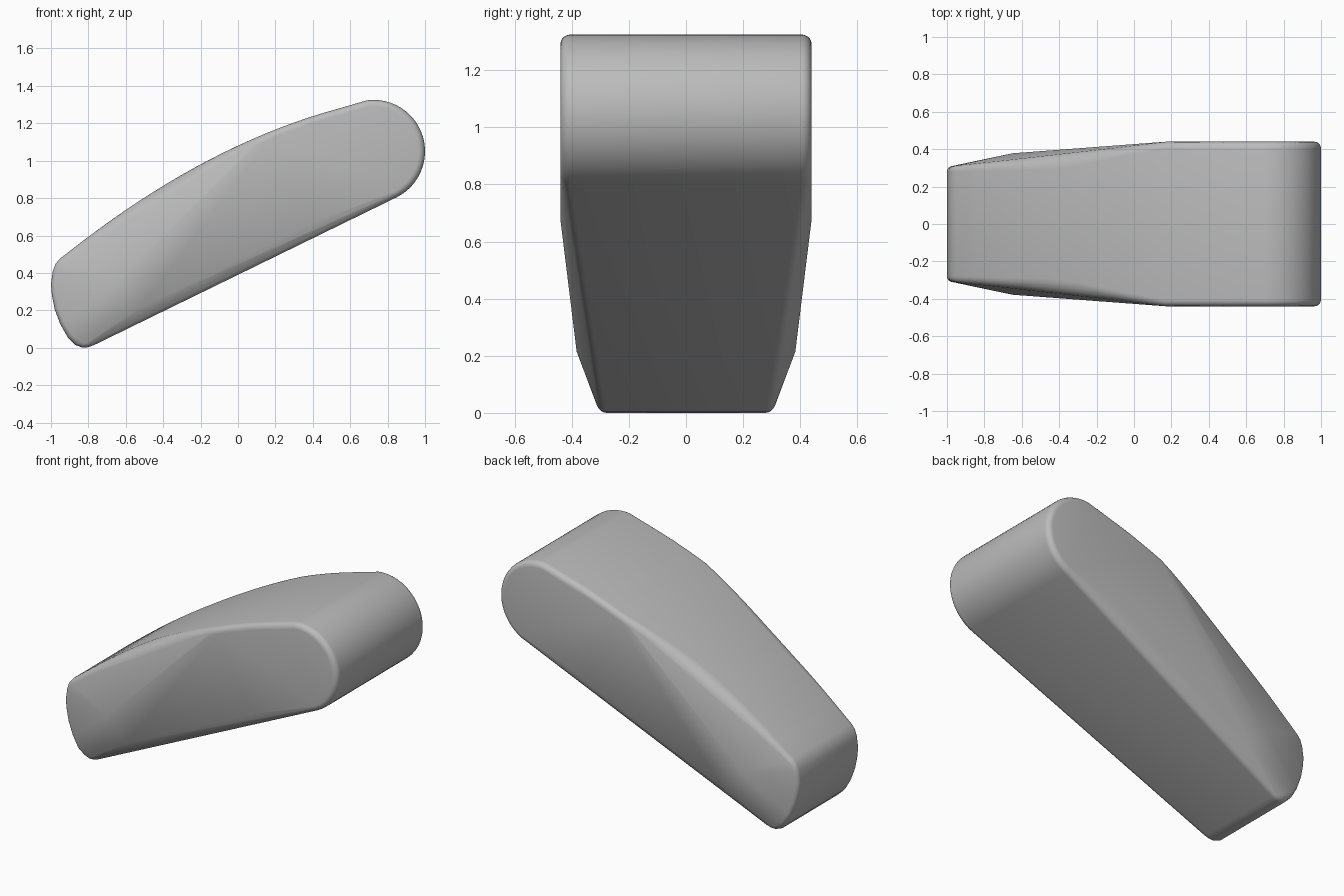
import bpy, bmesh, math
from mathutils import Vector

cube = bpy.data.objects.get("Cube")
if cube:
    bpy.data.objects.remove(cube)

grey = bpy.data.materials.new("plain_grey")
grey.use_nodes = True
grey.diffuse_color = (0.5, 0.5, 0.5, 1)
grey.node_tree.nodes["Principled BSDF"].inputs["Base Color"].default_value = grey.diffuse_color


def mix(x, stops):
    """Linear interpolation through (position, value) stops."""
    for (x0, v0), (x1, v1) in zip(stops, stops[1:]):
        if x <= x1:
            return v0 + (v1 - v0) * max(0, (x - x0) / (x1 - x0))
    return stops[-1][1]


# Side profile, clockwise: arched top, round upper end, rounded lower end
profile = []
for i in range(21):
    x = -0.92 + 1.54 * i / 20
    profile.append((x, 0.5 + 0.667 * (x + 0.92) - 0.18 * (x + 0.92) * (x + 0.2)))
for i in range(25):
    a = math.radians(97 - 160 * i / 24)
    profile.append((0.725 + 0.275 * math.cos(a), 1.05 + 0.275 * math.sin(a)))
profile += [(-0.77, 0.014), (-0.8, 0.003), (-0.83, 0.0), (-0.87, 0.015), (-0.91, 0.055),
            (-0.95, 0.125), (-0.98, 0.205), (-0.995, 0.28), (-1.0, 0.34),
            (-0.99, 0.41), (-0.975, 0.45), (-0.95, 0.478)]

# Half width and edge rounding along the length
top_width = [(-1, 0.31), (-0.4, 0.378), (0.15, 0.44)]
low_width = [(-0.85, 0.31), (0.85, 0.44)]
top_round = [(-1, 0.03), (-0.4, 0.085), (0.15, 0.035)]

bm = bmesh.new()
n = len(profile)
for i, (x, z) in enumerate(profile):
    (xa, za), (xb, zb) = profile[i - 1], profile[(i + 1) % n]
    normal = Vector((za - zb, 0, xb - xa)).normalized()
    upper = z > 0.385 + 0.48 * x + 0.1
    width = mix(x, top_width if upper else low_width)
    r = mix(x, top_round) if upper else 0.035
    for k in range(6):
        a = math.radians(18 * k)
        p = Vector((x, 0, z)) - normal * r * (1 - math.cos(a))
        for side in (-1, 1):
            bm.verts.new((p.x, side * (width - r + r * math.sin(a)), p.z))

# Corners of the faceted side panels
for x, y, z in ((-0.65, 0.378, 0.35), (-0.52, 0.383, 0.215), (0.4, 0.439, 0.67)):
    for side in (-1, 1):
        bm.verts.new((x, side * y, z))

# Skin the sections into one closed body
hull = bmesh.ops.convex_hull(bm, input=bm.verts[:])
loose = {g for g in hull["geom_interior"] + hull["geom_unused"] if isinstance(g, bmesh.types.BMVert)}
bmesh.ops.delete(bm, geom=list(loose), context="VERTS")
bmesh.ops.dissolve_limit(bm, angle_limit=math.radians(0.5), verts=bm.verts[:], edges=bm.edges[:])
bmesh.ops.recalc_face_normals(bm, faces=bm.faces[:])

mesh = bpy.data.meshes.new("tapered_body")
bm.to_mesh(mesh)
bm.free()
body = bpy.data.objects.new("tapered_body", mesh)
bpy.context.collection.objects.link(body)
mesh.materials.append(grey)
bpy.ops.object.select_all(action="DESELECT")
body.select_set(True)
bpy.context.view_layer.objects.active = body
bpy.ops.object.shade_smooth_by_angle(angle=math.radians(30))
